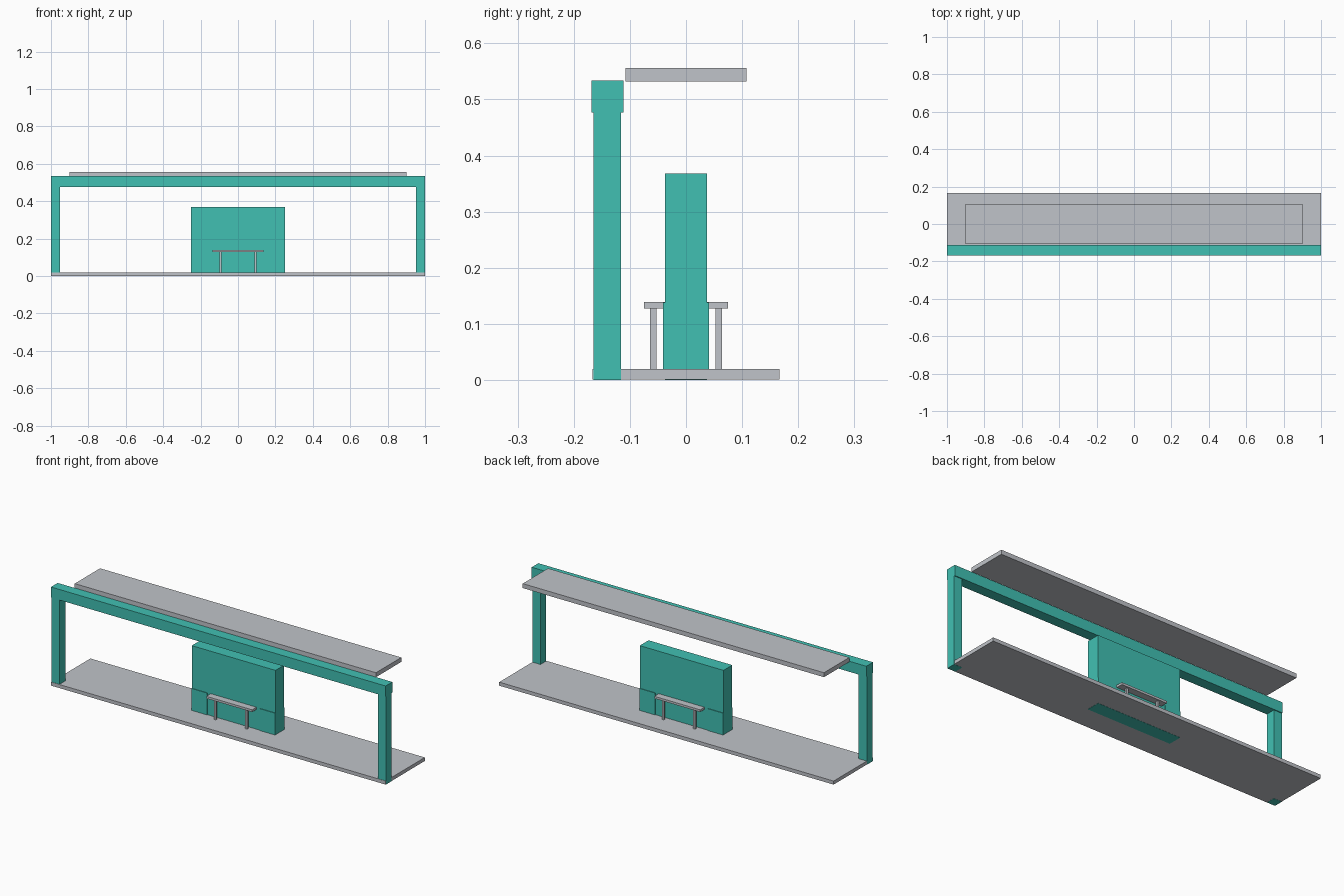
import bpy

cube = bpy.data.objects.get("Cube")
if cube:
    bpy.data.objects.remove(cube, do_unlink=True)


def material(name, rgb):
    mat = bpy.data.materials.new(name)
    mat.use_nodes = True
    colour = (*rgb, 1.0)
    mat.diffuse_color = colour
    mat.node_tree.nodes["Principled BSDF"].inputs["Base Color"].default_value = colour
    return mat


teal = material("teal paint", (0.053, 0.53, 0.45))
grey = material("light grey", (0.53, 0.55, 0.585))


def box(name, mat, x, y, z):
    """Flat-shaded box from its low and high limits on each axis."""
    limits = (x, y, z)
    bpy.ops.mesh.primitive_cube_add(size=1)
    obj = bpy.context.object
    obj.name = name
    for vert in obj.data.vertices:
        vert.co = [low if c < 0 else high for c, (low, high) in zip(vert.co, limits)]
    obj.data.materials.append(mat)
    return obj


def span(a, b, side):
    """Limits a to b, mirrored when side is negative."""
    return (a, b) if side > 0 else (-b, -a)


# Platform and roof
box("platform", grey, (-0.999, 0.999), (-0.167, 0.167), (0.0008, 0.02))
box("roof", grey, (-0.9, 0.9), (-0.108, 0.108), (0.532, 0.556))

# Portal frame along the front edge
box("frame_beam", teal, (-1, 1), (-0.168, -0.111), (0.477, 0.534))
for side, label in ((1, "left"), (-1, "right")):
    box(f"{label}_post", teal, span(0.951, 0.9995, side), (-0.165, -0.116), (0, 0.48))

# Central wall with a raised low panel at each end
box("central_wall", teal, (-0.25, 0.25), (-0.0375, 0.0375), (0, 0.368))
for side, label in ((1, "left"), (-1, "right")):
    box(f"{label}_wall_panel", teal, span(0.157, 0.25, side), (-0.041, 0.041), (0.01, 0.138))

# One bench on each face of the wall
for face, label in ((-1, "front"), (1, "back")):
    box(f"{label}_bench_seat", grey, (-0.137, 0.137), span(0.0375, 0.075, face), (0.127, 0.139))
    for side, hand in ((1, "left"), (-1, "right")):
        box(f"{label}_bench_{hand}_leg", grey, span(0.088, 0.099, side),
            span(0.053, 0.064, face), (0.015, 0.13))
